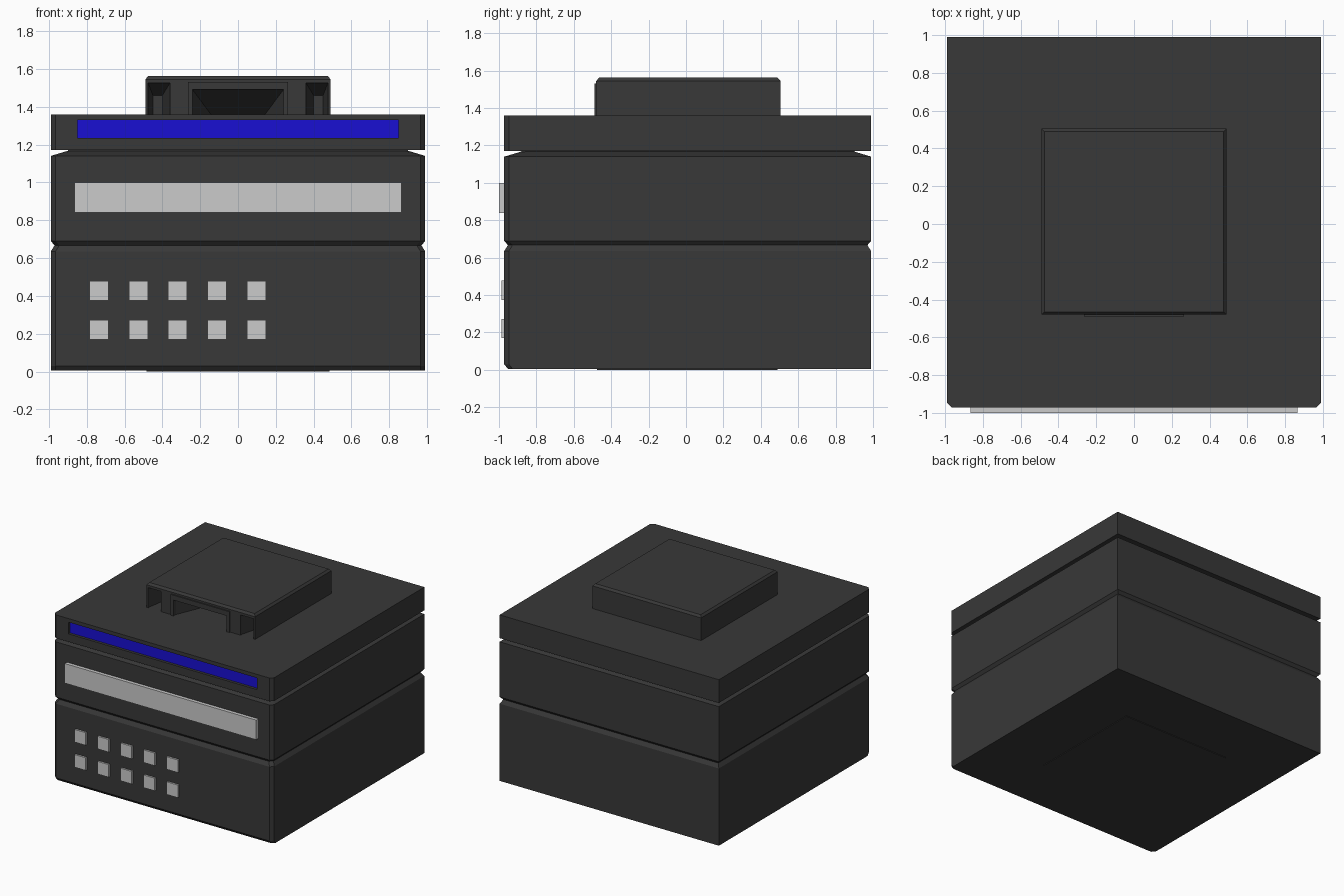
import bpy, bmesh

if "Cube" in bpy.data.objects:
    bpy.data.objects.remove(bpy.data.objects["Cube"])

def material(name, rgb):
    m = bpy.data.materials.new(name)
    m.diffuse_color = (*rgb, 1)
    m.use_nodes = True
    m.node_tree.nodes["Principled BSDF"].inputs["Base Color"].default_value = m.diffuse_color
    return m

DARK = material("dark_casing", (0.04, 0.04, 0.04))
BLUE = material("blue_strip", (0.01, 0.005, 0.65))

def loft(name, rings, mat=None):
    """Closed solid through rings with equal point counts."""
    bm = bmesh.new()
    loops = [[bm.verts.new(p) for p in r] for r in rings]
    n = len(loops[0])
    for a, b in zip(loops, loops[1:]):
        for i in range(n):
            j = (i + 1) % n
            bm.faces.new((a[i], a[j], b[j], b[i]))
    bm.faces.new(loops[0][::-1])
    bm.faces.new(loops[-1])
    bmesh.ops.recalc_face_normals(bm, faces=bm.faces)
    me = bpy.data.meshes.new(name)
    bm.to_mesh(me)
    bm.free()
    ob = bpy.data.objects.new(name, me)
    bpy.context.collection.objects.link(ob)
    if mat:
        me.materials.append(mat)
    return ob

def box(name, x0, x1, y0, y1, z0, z1, mat=None):
    return loft(name, [[(x0, y0, z), (x1, y0, z), (x1, y1, z), (x0, y1, z)]
                       for z in (z0, z1)], mat)

def plan(z, inset=0.0, front=None):
    """Casing outline: square back corners, chamfered front corners."""
    w, c = 0.99 - inset, 0.025
    yb, yf = 0.99 - inset, -0.972 + (inset if front is None else front)
    return [(-w, yb, z), (-w, yf + c, z), (-w + c, yf, z),
            (w - c, yf, z), (w, yf + c, z), (w, yb, z)]

def cut(target, cutter):
    m = target.modifiers.new("recess", 'BOOLEAN')
    m.operation, m.solver, m.object = 'DIFFERENCE', 'EXACT', cutter
    cutter.hide_render = True
    cutter.hide_set(True)

def taper(name, x0, x1, top, y_in, xi0, xi1, top_in):
    """Recess cutter narrowing from the front towards the inside."""
    def ring(y, a, b, t):
        return [(a, y, 1.3), (b, y, 1.3), (b, y, t), (a, y, t)]
    return loft(name, [ring(-0.6, x0, x1, top), ring(-0.46, x0, x1, top),
                       ring(y_in, xi0, xi1, top_in)])

# Three stacked casing sections
lower = [(0.005, 0, 0.02), (0.03, 0, 0), (0.635, 0, 0), (0.667, 0.02, 0.02)]
middle = [(0.667, 0.02, 0.02), (0.69, 0, 0), (1.14, 0, 0), (1.167, 0.09, 0.09)]
for name, prof in (("lower_casing", lower), ("middle_casing", middle)):
    loft(name, [plan(*p) for p in prof], DARK)
box("lid_neck", -0.9, 0.9, -0.88, 0.9, 1.155, 1.18, DARK)
lid = loft("lid", [plan(1.17), plan(1.36)], DARK)

# Recessed blue strip in the lid
cut(lid, box("strip_cutter", -0.85, 0.85, -1.1, -0.945, 1.235, 1.33))
box("blue_strip", -0.85, 0.85, -0.95, -0.94, 1.235, 1.33, BLUE)

# Grey bar and button grid on the front
box("front_bar", -0.865, 0.865, -1.0, -0.96, 0.84, 1.0)
for row, z in enumerate((0.17, 0.375)):
    for col in range(5):
        x = -0.785 + 0.208 * col
        box(f"button_{row}_{col}", x, x + 0.1, -0.987, -0.96, z, z + 0.103)

# Base plate under the lower casing
box("base_plate", -0.485, 0.485, -0.475, 0.49, 0.0, 0.02, DARK)

# Top connector with bevelled upper edges and tapered front recesses
def square(z, d):
    return [(-0.49 + d, -0.48 + d, z), (0.49 - d, -0.48 + d, z),
            (0.49 - d, 0.505 - d, z), (-0.49 + d, 0.505 - d, z)]
top = loft("top_connector", [square(1.355, 0), square(1.545, 0), square(1.562, 0.015)], DARK)
frame = box("connector_frame", -0.265, 0.265, -0.49, -0.47, 1.355, 1.53, DARK)
centre = taper("centre_cutter", -0.24, 0.24, 1.49, -0.22, -0.14, 0.14, 1.355)
cut(top, centre)
cut(frame, centre)
for side in (-1, 1):
    xs = sorted((side * 0.475, side * 0.36))
    xi = sorted((side * 0.45, side * 0.40))
    cut(top, taper("side_cutter", xs[0], xs[1], 1.525, -0.3, xi[0], xi[1], 1.46))
